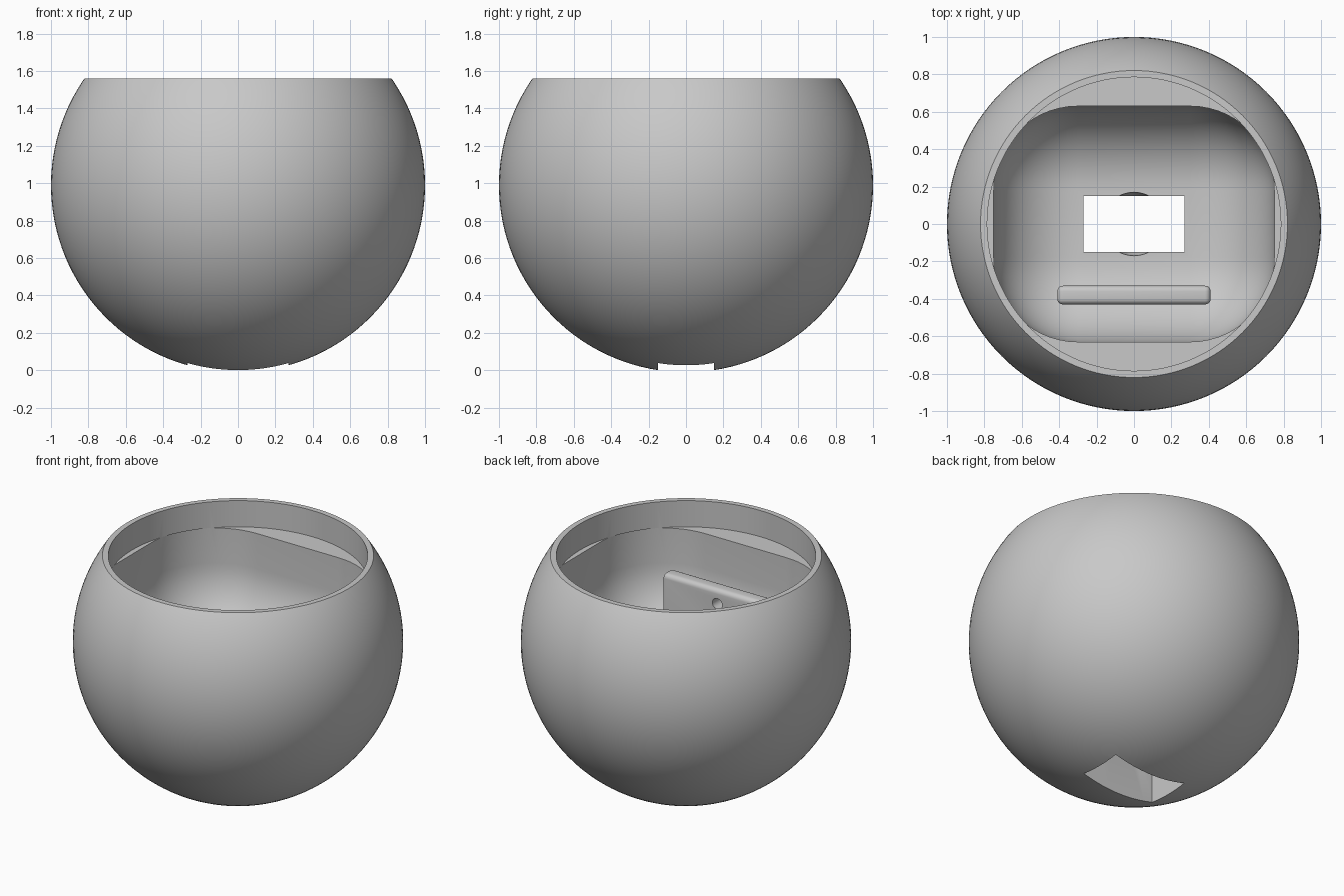
import bpy
import bmesh
import math
from mathutils import Matrix, Vector

CENTRE_Z = 0.989   # centre of the ball
RIM_Z = 1.56
LEDGE_Z = 1.385
FLOOR_Z = 0.70

cube = bpy.data.objects.get("Cube")
if cube:
    bpy.data.objects.remove(cube, do_unlink=True)

grey = bpy.data.materials.new("plain grey")
grey.use_nodes = True
colour = (0.58, 0.58, 0.58, 1)
grey.diffuse_color = colour
grey.node_tree.nodes["Principled BSDF"].inputs["Base Color"].default_value = colour


def make_object(name, bm):
    bmesh.ops.recalc_face_normals(bm, faces=bm.faces)
    mesh = bpy.data.meshes.new(name)
    bm.to_mesh(mesh)
    bm.free()
    mesh.materials.append(grey)
    obj = bpy.data.objects.new(name, mesh)
    bpy.context.collection.objects.link(obj)
    return obj


def box(low, high):
    bm = bmesh.new()
    low, high = Vector(low), Vector(high)
    size = Matrix.Diagonal(high - low).to_4x4()
    bmesh.ops.create_cube(bm, size=1, matrix=Matrix.Translation((low + high) / 2) @ size)
    return bm


def ball(radius, z, segments):
    bm = bmesh.new()
    bmesh.ops.create_uvsphere(bm, u_segments=segments, v_segments=segments // 2,
                              radius=radius, matrix=Matrix.Translation((0, 0, z)))
    return bm


def cylinder(radius, depth, matrix, segments):
    bm = bmesh.new()
    bmesh.ops.create_cone(bm, cap_ends=True, segments=segments, radius1=radius,
                          radius2=radius, depth=depth, matrix=matrix)
    return bm


def bevel_except(bm, skip_side, radius, segments):
    """Round every edge except those lying wholly on the skipped z side."""
    edges = [e for e in bm.edges
             if not all((v.co.z > skip_z(bm)) == skip_side for v in e.verts)]
    bmesh.ops.bevel(bm, geom=edges, offset=radius, segments=segments,
                    profile=0.5, affect='EDGES')


def skip_z(bm):
    return sum(v.co.z for v in bm.verts) / len(bm.verts)


def subtract(target, cutters):
    bpy.context.view_layer.objects.active = target
    for cutter in cutters:
        mod = target.modifiers.new("cut", 'BOOLEAN')
        mod.operation = 'DIFFERENCE'
        mod.solver = 'EXACT'
        mod.object = cutter
        bpy.ops.object.modifier_apply(modifier=mod.name)
    for cutter in cutters:
        bpy.data.objects.remove(cutter, do_unlink=True)


def smooth(obj):
    bpy.ops.object.select_all(action='DESELECT')
    obj.select_set(True)
    bpy.context.view_layer.objects.active = obj
    bpy.ops.object.shade_smooth_by_angle(angle=math.radians(30))


# Ball body with a flat open top
bm = ball(1, CENTRE_Z, 128)
cut = bmesh.ops.bisect_plane(bm, geom=bm.verts[:] + bm.edges[:] + bm.faces[:],
                             plane_co=(0, 0, RIM_Z), plane_no=(0, 0, 1), clear_outer=True)
bmesh.ops.contextual_create(
    bm, geom=[g for g in cut["geom_cut"] if isinstance(g, bmesh.types.BMEdge)])
bowl = make_object("bowl", bm)

# Round recess inside the rim
recess = make_object("rim_recess", cylinder(
    0.785, 0.6, Matrix.Translation((0, 0, LEDGE_Z + 0.3)), 128))

# Rounded cavity below the ledge
bm = box((-0.75, -0.63, FLOOR_Z), (0.75, 0.63, LEDGE_Z + 0.001))
bevel_except(bm, True, 0.45, 14)
cavity = make_object("cavity", bm)

# Socket and slot through the floor
socket = make_object("socket", ball(0.17, FLOOR_Z, 32))
slot = make_object("slot", box((-0.27, -0.15, -0.5), (0.27, 0.15, FLOOR_Z + 0.2)))

subtract(bowl, [recess, cavity, socket, slot])
smooth(bowl)

# Upright plate with rounded edges and a small through hole
bm = box((-0.41, -0.43, FLOOR_Z - 0.1), (0.41, -0.33, 1.205))
bevel_except(bm, False, 0.03, 5)
plate = make_object("upright_plate", bm)
hole = make_object("plate_hole", cylinder(
    0.036, 0.4, Matrix.Translation((0, -0.38, 1.11)) @ Matrix.Rotation(math.pi / 2, 4, 'X'), 32))
subtract(plate, [hole])
smooth(plate)
